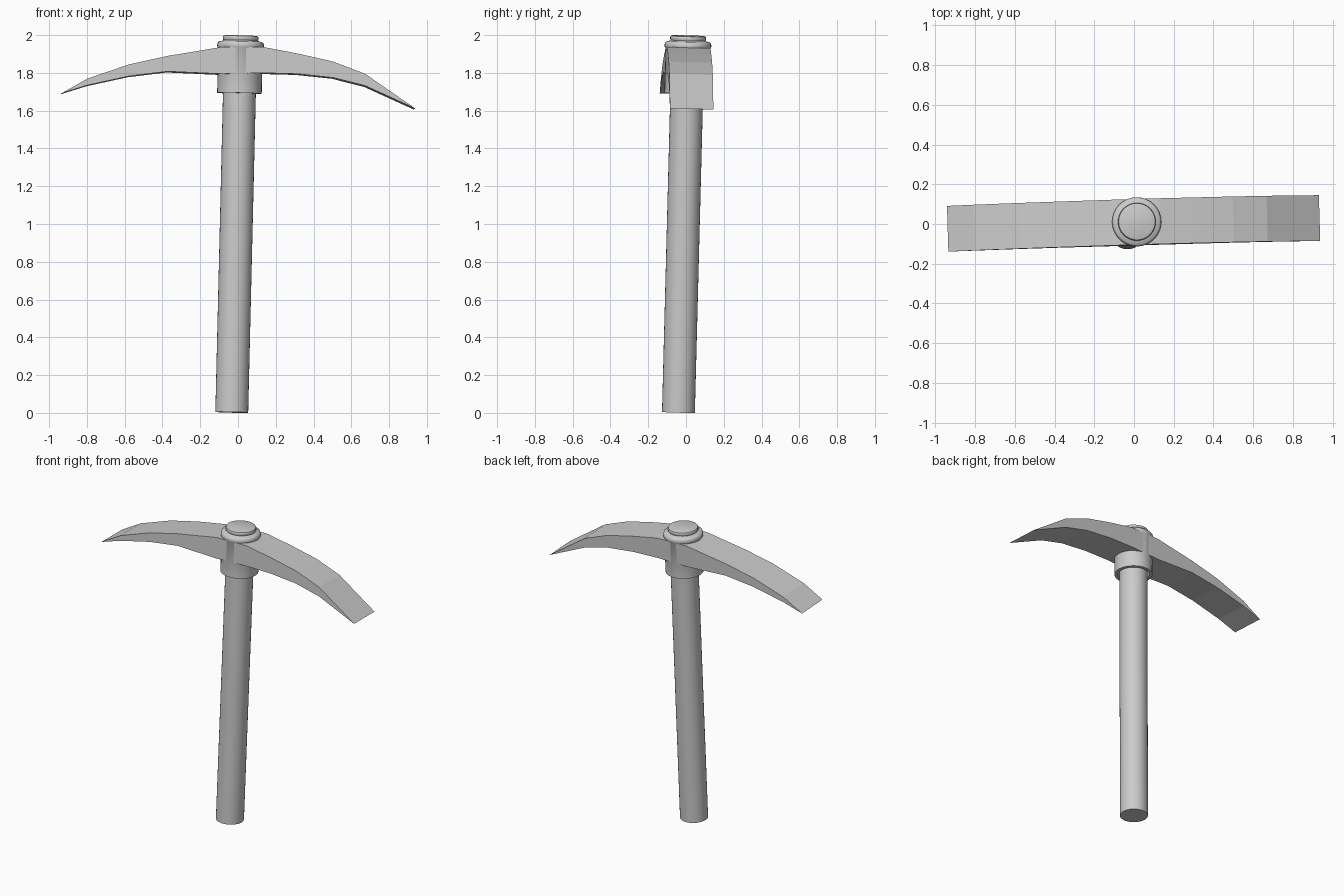
import bpy, bmesh, math
from mathutils import Vector

if "Cube" in bpy.data.objects:
    bpy.data.objects.remove(bpy.data.objects["Cube"])

BASE = Vector((-0.033, -0.04, 0.003))
AXIS = Vector((0.024, 0.026, 1.0)).normalized()
TILT = Vector((0, 0, 1)).rotation_difference(AXIS)


def finish(bm, name, smooth):
    bmesh.ops.recalc_face_normals(bm, faces=bm.faces)
    mesh = bpy.data.meshes.new(name)
    bm.to_mesh(mesh)
    bm.free()
    ob = bpy.data.objects.new(name, mesh)
    bpy.context.collection.objects.link(ob)
    if smooth:
        bpy.ops.object.select_all(action='DESELECT')
        ob.select_set(True)
        bpy.context.view_layer.objects.active = ob
        bpy.ops.object.shade_smooth_by_angle(angle=math.radians(35))
    return ob


def lathe(name, profile, sides=32):
    """Turn (radius, height) points round the leaning shaft axis."""
    bm = bmesh.new()
    rings = []
    for r, z in profile:
        rings.append([bm.verts.new(BASE + TILT @ Vector((
            r * math.cos(2 * math.pi * i / sides),
            r * math.sin(2 * math.pi * i / sides), z))) for i in range(sides)])
    for a, b in zip(rings, rings[1:]):
        for i in range(sides):
            j = (i + 1) % sides
            bm.faces.new((a[i], a[j], b[j], b[i]))
    bm.faces.new(rings[0])
    bm.faces.new(rings[-1])
    return finish(bm, name, True)


# Wooden shaft
lathe("handle", [(0.087, 0), (0.087, 1.94)])

# Socket collar with an open lower rim and a rounded stepped cap
lathe("collar", [(0.097, 1.76), (0.097, 1.69), (0.118, 1.69), (0.118, 1.925),
                 (0.123, 1.933), (0.124, 1.945), (0.121, 1.957), (0.113, 1.964),
                 (0.098, 1.966), (0.092, 1.97), (0.095, 1.976), (0.095, 1.986),
                 (0.092, 1.992), (0.085, 1.995)])

# Curved head: (x, top z, bottom z) stations from the left tip to the right tip
stations = [(-0.8, 1.77, 1.735), (-0.58, 1.845, 1.783), (-0.375, 1.89, 1.808),
            (-0.09, 1.937, 1.795), (0.13, 1.937, 1.80), (0.31, 1.903, 1.795),
            (0.5, 1.86, 1.775), (0.67, 1.795, 1.732)]
bm = bmesh.new()


def edge(x, z):
    """Pair of vertices across the head, following its slight twist and lean."""
    pair = []
    for s in (-0.115, 0.115):
        y = 0.003 + 0.03 * x + 0.026 * (z - 1.65) + s
        pair.append(bm.verts.new((x - 0.03 * s, y, z - 0.026 * (s + 0.115))))
    return pair


left, right = edge(-0.938, 1.692), edge(0.934, 1.612)
tops = [left] + [edge(x, t) for x, t, b in stations] + [right]
bottoms = [left] + [edge(x, b) for x, t, b in stations] + [right]
for i in range(len(tops) - 1):
    bm.faces.new((tops[i][0], tops[i + 1][0], tops[i + 1][1], tops[i][1]))
    bm.faces.new((bottoms[i][0], bottoms[i][1], bottoms[i + 1][1], bottoms[i + 1][0]))
    for k in (0, 1):
        ring = [tops[i][k], tops[i + 1][k], bottoms[i + 1][k], bottoms[i][k]]
        bm.faces.new(list(dict.fromkeys(ring)))
finish(bm, "pick_head", False)
